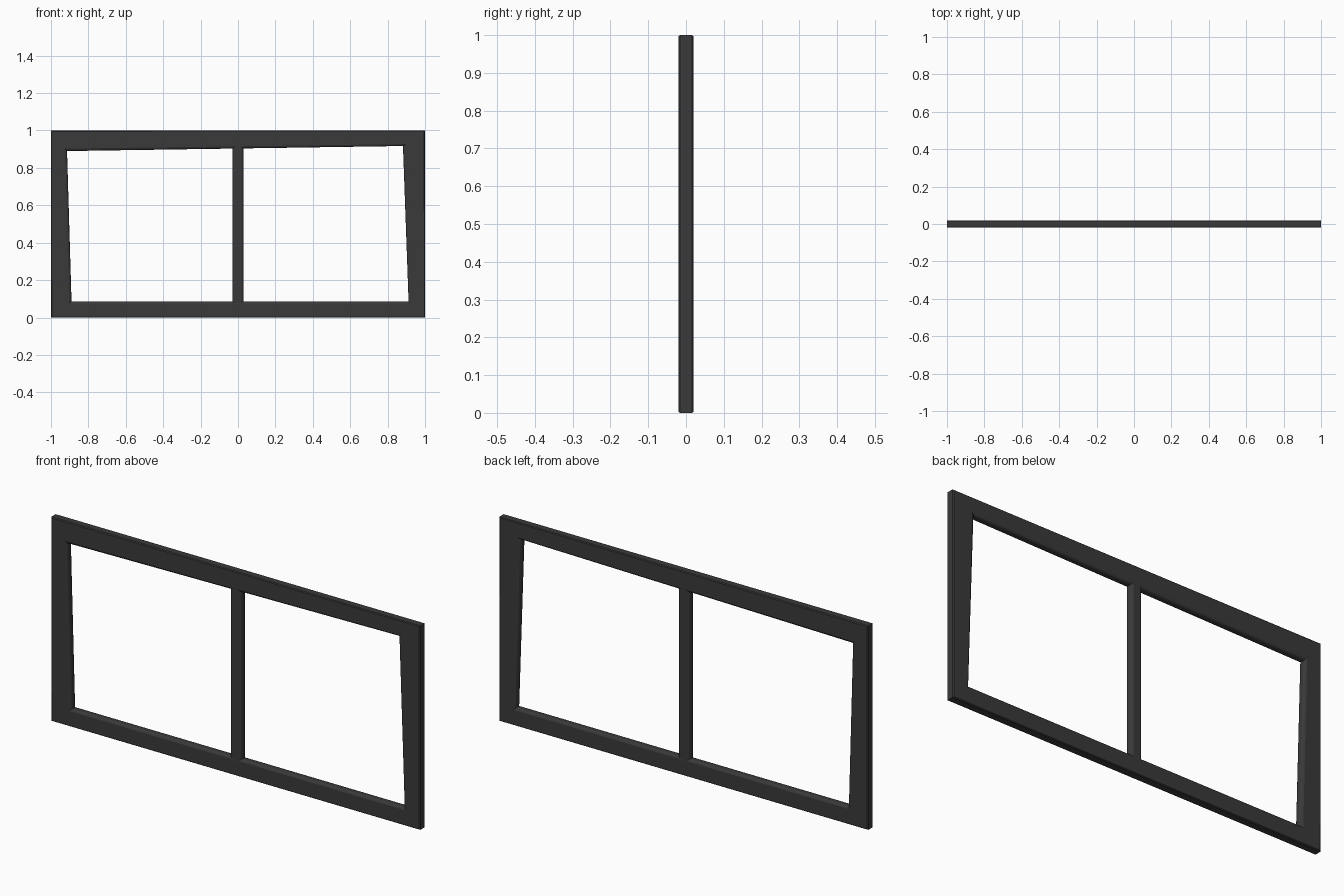
import bpy, bmesh
from mathutils import Vector

if "Cube" in bpy.data.objects:
    bpy.data.objects.remove(bpy.data.objects["Cube"])

mat = bpy.data.materials.new("dark charcoal")
mat.diffuse_color = (0.042, 0.042, 0.042, 1)
mat.use_nodes = True
mat.node_tree.nodes["Principled BSDF"].inputs["Base Color"].default_value = mat.diffuse_color


def finish(name, bm):
    bmesh.ops.recalc_face_normals(bm, faces=bm.faces)
    me = bpy.data.meshes.new(name)
    bm.to_mesh(me)
    bm.free()
    me.materials.append(mat)
    ob = bpy.data.objects.new(name, me)
    bpy.context.collection.objects.link(ob)
    return ob


def skin(bm, loops, closed):
    n = len(loops[0])
    count = len(loops) if closed else len(loops) - 1
    for i in range(count):
        a, b = loops[i], loops[(i + 1) % len(loops)]
        for j in range(n):
            k = (j + 1) % n
            bm.faces.new((a[j], a[k], b[k], b[j]))


# Outer frame: a moulding profile swept between the outer and the skewed inner outline
outer = [Vector(p) for p in ((-1, 0), (1, 0), (1, 1), (-1, 1))]
inner = [Vector(p) for p in ((-0.89, 0.086), (0.912, 0.086), (0.882, 0.917), (-0.914, 0.89))]
half = [(0.0, -0.016), (0.04, -0.02), (0.88, -0.02), (0.96, -0.016), (1.0, -0.009)]
profile = half + [(f, -y) for f, y in reversed(half)]
bm = bmesh.new()
loops = []
for f, y in profile:
    pts = [o.lerp(i, f) for o, i in zip(outer, inner)]
    loops.append([bm.verts.new((p.x, y, p.y)) for p in pts])
skin(bm, loops, True)
finish("window_frame", bm)

# Centre mullion: rounded-edge bar whose ends are buried in the rails
quarter = [(0.03, 0.008), (0.027, 0.014), (0.019, 0.019)]
section = (quarter + [(-x, y) for x, y in reversed(quarter)]
           + [(-x, -y) for x, y in quarter] + [(x, -y) for x, y in reversed(quarter)])
bm = bmesh.new()
rings = [[bm.verts.new((x, y, z)) for x, y in section] for z in (0.07, 0.92)]
skin(bm, rings, False)
for r in rings:
    bm.faces.new(r)
finish("centre_mullion", bm)
